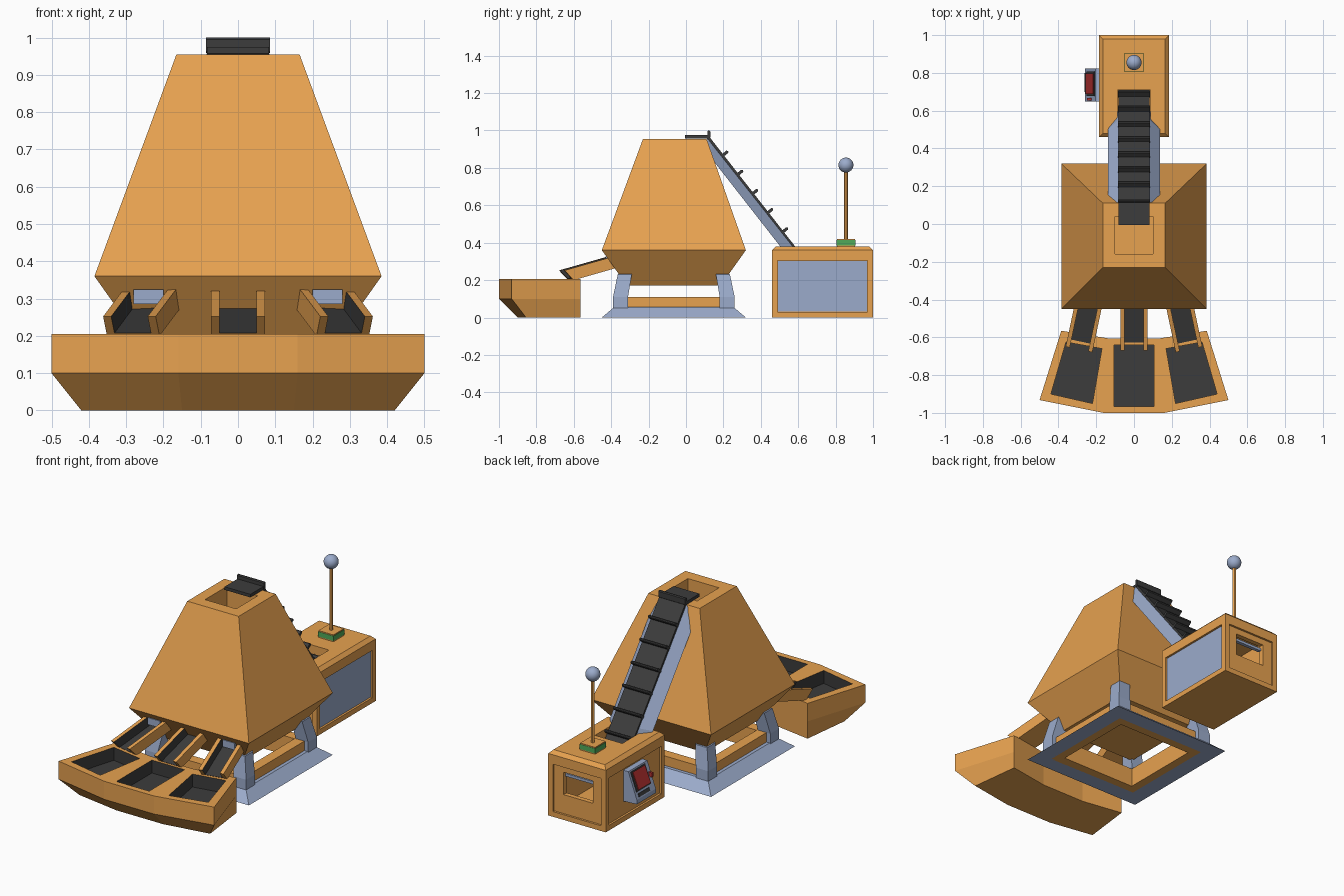
import bpy, bmesh, math
from mathutils import Matrix

if "Cube" in bpy.data.objects:
    bpy.data.objects.remove(bpy.data.objects["Cube"])


def material(name, rgb):
    m = bpy.data.materials.new(name)
    m.diffuse_color = (*rgb, 1)
    m.use_nodes = True
    m.node_tree.nodes["Principled BSDF"].inputs["Base Color"].default_value = m.diffuse_color
    return m


ORANGE = material("orange", (0.80, 0.36, 0.08))
BLUE = material("steel_blue", (0.33, 0.41, 0.60))
DARK = material("dark_rubber", (0.045, 0.045, 0.045))
RED = material("red", (0.45, 0.03, 0.03))
GREEN = material("green", (0.08, 0.40, 0.10))


def finish(name, bm, mats):
    bmesh.ops.recalc_face_normals(bm, faces=bm.faces[:])
    me = bpy.data.meshes.new(name)
    bm.to_mesh(me)
    bm.free()
    for m in mats:
        me.materials.append(m)
    ob = bpy.data.objects.new(name, me)
    bpy.context.collection.objects.link(ob)
    return ob


def loft(name, rings, mats, closed=False, index=lambda band, side: 0, cap=0):
    """Bridge rings of points; cap both ends, or close the loop."""
    bm = bmesh.new()
    vs = [[bm.verts.new(p) for p in r] for r in rings]
    n = len(rings[0])
    for b in range(len(rings) if closed else len(rings) - 1):
        lo, hi = vs[b], vs[(b + 1) % len(vs)]
        for s in range(n):
            f = bm.faces.new((lo[s], lo[(s + 1) % n], hi[(s + 1) % n], hi[s]))
            f.material_index = index(b, s)
    if not closed:
        bm.faces.new(vs[0])
        bm.faces.new(vs[-1]).material_index = cap
    return finish(name, bm, mats)


def rect(x0, x1, y0, y1, z):
    return [(x0, y0, z), (x1, y0, z), (x1, y1, z), (x0, y1, z)]


def box(name, x0, x1, y0, y1, z0, z1, mat=None):
    return loft(name, [rect(x0, x1, y0, y1, z0), rect(x0, x1, y0, y1, z1)], [mat] if mat else [])


def prism_x(name, prof, x0, x1, mat):
    return loft(name, [[(x, y, z) for y, z in prof] for x in (x0, x1)], [mat])


def prism_y(name, prof, y0, y1, mat):
    return loft(name, [[(x, y, z) for x, z in prof] for y in (y0, y1)], [mat])


CY = -0.065  # centre of the hopper in y


def square(h, z):
    return rect(-h, h, CY - h, CY + h, z)


# Hopper with an open mouth
loft("hopper", [square(0.25, 0.17), square(0.385, 0.36), rect(-0.165, 0.165, -0.23, 0.11, 0.955),
                rect(-0.1, 0.1, -0.16, 0.04, 0.955), rect(-0.1, 0.1, -0.16, 0.04, 0.6)], [ORANGE])

# Base: sloped steel ring, inner orange frame, four legs
loft("base_ring", [square(0.385, 0), square(0.32, 0.055), square(0.29, 0.055), square(0.29, 0)], [BLUE], closed=True)
loft("base_frame", [square(0.30, 0), square(0.30, 0.11), square(0.24, 0.11), square(0.24, 0)], [ORANGE], closed=True)
for sx in (-1, 1):
    for sy in (-1, 1):
        rings = []
        for a, b, z in ((0.245, 0.325, 0.03), (0.245, 0.325, 0.11), (0.225, 0.300, 0.23), (0.21, 0.25, 0.26)):
            rings.append([(sx * x, CY + sy * y, z) for x, y in ((a, a), (b, a), (b, b), (a, b))])
        loft("leg", rings, [BLUE])

# Feeding trough: three sectors, each with a dark well
def sector(name, top, bottom, well, s=1):
    def ring(pts, z):
        return [(s * x, y, z) for x, y in pts]
    loft(name, [ring(bottom, 0), ring(top, 0.1), ring(top, 0.205), ring(well, 0.205), ring(well, 0.13)],
         [ORANGE, DARK], index=lambda b, i: int(b == 3), cap=1)


sector("trough_middle",
       [(-0.16, -1), (0.16, -1), (0.14, -0.605), (-0.14, -0.605)],
       [(-0.15, -0.9), (0.15, -0.9), (0.14, -0.605), (-0.14, -0.605)],
       [(-0.105, -0.965), (0.105, -0.965), (0.105, -0.64), (-0.105, -0.64)])
for s in (-1, 1):
    sector("trough_side",
           [(0.16, -1), (0.5, -0.932), (0.385, -0.565), (0.14, -0.605)],
           [(0.15, -0.9), (0.42, -0.855), (0.385, -0.565), (0.14, -0.605)],
           [(0.22, -0.95), (0.44, -0.9), (0.36, -0.625), (0.17, -0.66)], s)

# Chutes: U-shaped channels with a dark lining
U = [(-0.072, 0), (0.072, 0), (0.072, 1), (0.05, 1), (0.05, 0.15), (-0.05, 0.15), (-0.05, 1), (-0.072, 1)]
FRONT, BACK = ((-0.22, 0.20), (-0.27, 0.252)), ((0.05, 0.275), (0.0, 0.327))


def chute_ring(end):
    (y0, z0), (y1, z1) = end
    return [(x, y0 + (y1 - y0) * t, z0 + (z1 - z0) * t) for x, t in U]


for s in (-1, 0, 1):
    ob = loft("chute", [chute_ring(FRONT), chute_ring(BACK)], [ORANGE, DARK],
              index=lambda b, i: int(i in (3, 4, 5)))
    ob.location = (s * 0.235, -0.40, 0)
    ob.rotation_euler.z = s * math.radians(12)
    if s:
        prism_x("chute_back_plate", [(-0.43, 0.285), (-0.42, 0.285), (-0.42, 0.325), (-0.43, 0.325)],
                s * 0.24 - 0.04, s * 0.24 + 0.04, BLUE)

# Conveyor: belt, cleats and steel support
prism_x("conveyor_belt", [(-0.005, 0.975), (0.118, 0.975), (0.715, 0.212), (0.70, 0.20),
                          (0.11, 0.957), (-0.005, 0.957)], -0.083, 0.083, DARK)
SLOPE = math.atan2(0.763, 0.597)


def cleat(y, z, angle):
    bm = bmesh.new()
    bmesh.ops.create_cube(bm, size=1, matrix=Matrix.Translation((0, y, z)) @ Matrix.Rotation(angle, 4, 'X')
                          @ Matrix.Diagonal((0.172, 0.016, 0.042, 1)))
    bmesh.ops.bevel(bm, geom=[e for e in bm.edges if abs(e.verts[0].co.x - e.verts[1].co.x) > 0.1],
                    offset=0.005, segments=1, affect='EDGES')
    finish("belt_cleat", bm, [DARK])


cleat(0.122, 0.979, 0)
for i in range(7):
    y = 0.20 + 0.08 * i
    cleat(y + 0.008, 0.975 - 1.28 * (y - 0.118) + 0.006, -SLOPE)

sup = []
for (yt, zt), (yb, zb), w in (((0.115, 0.958), (0.112, 0.915), 0.11), ((0.145, 0.918), (0.125, 0.865), 0.138),
                              ((0.55, 0.405), (0.50, 0.385), 0.138), ((0.60, 0.342), (0.56, 0.31), 0.11)):
    sup.append([(-0.083, yt, zt), (0.083, yt, zt), (w, yb, zb), (-w, yb, zb)])
loft("conveyor_support", sup, [BLUE])

# Machine box: chamfered top, hollow, framed sides, slot and window
body = loft("machine_box", [rect(-0.185, 0.185, 0.46, 1, 0), rect(-0.185, 0.185, 0.46, 1, 0.36),
                            rect(-0.165, 0.165, 0.48, 0.98, 0.38)], [ORANGE])
cutters = [
    (-0.15, 0.15, 0.5, 0.96, 0.04, 0.33),     # cavity
    (-0.088, 0.088, 0.53, 0.71, 0.30, 0.45),  # belt slot
    (-0.095, 0.095, 0.9, 1.1, 0.14, 0.27),    # window
    (0.173, 0.3, 0.49, 0.97, 0.03, 0.305),    # side, front and back frames
    (-0.3, -0.173, 0.49, 0.97, 0.03, 0.305),
    (-0.155, 0.155, 0.988, 1.2, 0.03, 0.305),
    (-0.155, 0.155, 0.3, 0.472, 0.03, 0.305),
]
for c in cutters:
    cut = box("box_cutter", *c)
    cut.hide_render = True
    cut.hide_set(True)
    mod = body.modifiers.new("cut", 'BOOLEAN')
    mod.operation, mod.solver, mod.object = 'DIFFERENCE', 'EXACT', cut
box("side_panel", 0.17, 0.176, 0.493, 0.967, 0.033, 0.302, BLUE)
box("window_bar", -0.095, 0.095, 0.95, 0.97, 0.24, 0.256, BLUE)

# Control screen on the left side
prism_y("control_housing", [(-0.17, 0.11), (-0.26, 0.115), (-0.26, 0.14), (-0.205, 0.29), (-0.17, 0.29)],
        0.648, 0.822, BLUE)


def on_screen(name, t0, t1, y0, y1, mat):
    a, b = [(-0.26 + 0.055 * t, 0.14 + 0.15 * t) for t in (t0, t1)]
    prism_y(name, [a, b, (b[0] - 0.004, b[1] + 0.0015), (a[0] - 0.004, a[1] + 0.0015)], y0, y1, mat)


on_screen("control_screen_frame", 0.24, 0.95, 0.677, 0.808, DARK)
on_screen("control_key_strip", 0.05, 0.17, 0.70, 0.80, DARK)
a = [(-0.265, 0.17), (-0.22, 0.285)]
prism_y("control_screen", [(-0.252, 0.185), (-0.215, 0.278), (-0.218, 0.282), (-0.2555, 0.188)], 0.687, 0.798, RED)
box("control_knob", -0.25, -0.225, 0.655, 0.668, 0.21, 0.235, RED)

# Antenna
box("antenna_base", -0.048, 0.048, 0.807, 0.903, 0.375, 0.42, ORANGE)
box("antenna_light_band", -0.05, 0.05, 0.805, 0.905, 0.386, 0.414, GREEN)
bm = bmesh.new()
bmesh.ops.create_cone(bm, cap_ends=True, segments=12, radius1=0.01, radius2=0.01, depth=0.37,
                      matrix=Matrix.Translation((0, 0.855, 0.6)))
pole = finish("antenna_pole", bm, [ORANGE])
bm = bmesh.new()
bmesh.ops.create_uvsphere(bm, u_segments=24, v_segments=16, radius=0.04,
                          matrix=Matrix.Translation((0, 0.855, 0.815)))
ball = finish("antenna_ball", bm, [BLUE])
for ob in (pole, ball):
    bpy.ops.object.select_all(action='DESELECT')
    ob.select_set(True)
    bpy.context.view_layer.objects.active = ob
    bpy.ops.object.shade_smooth_by_angle()
